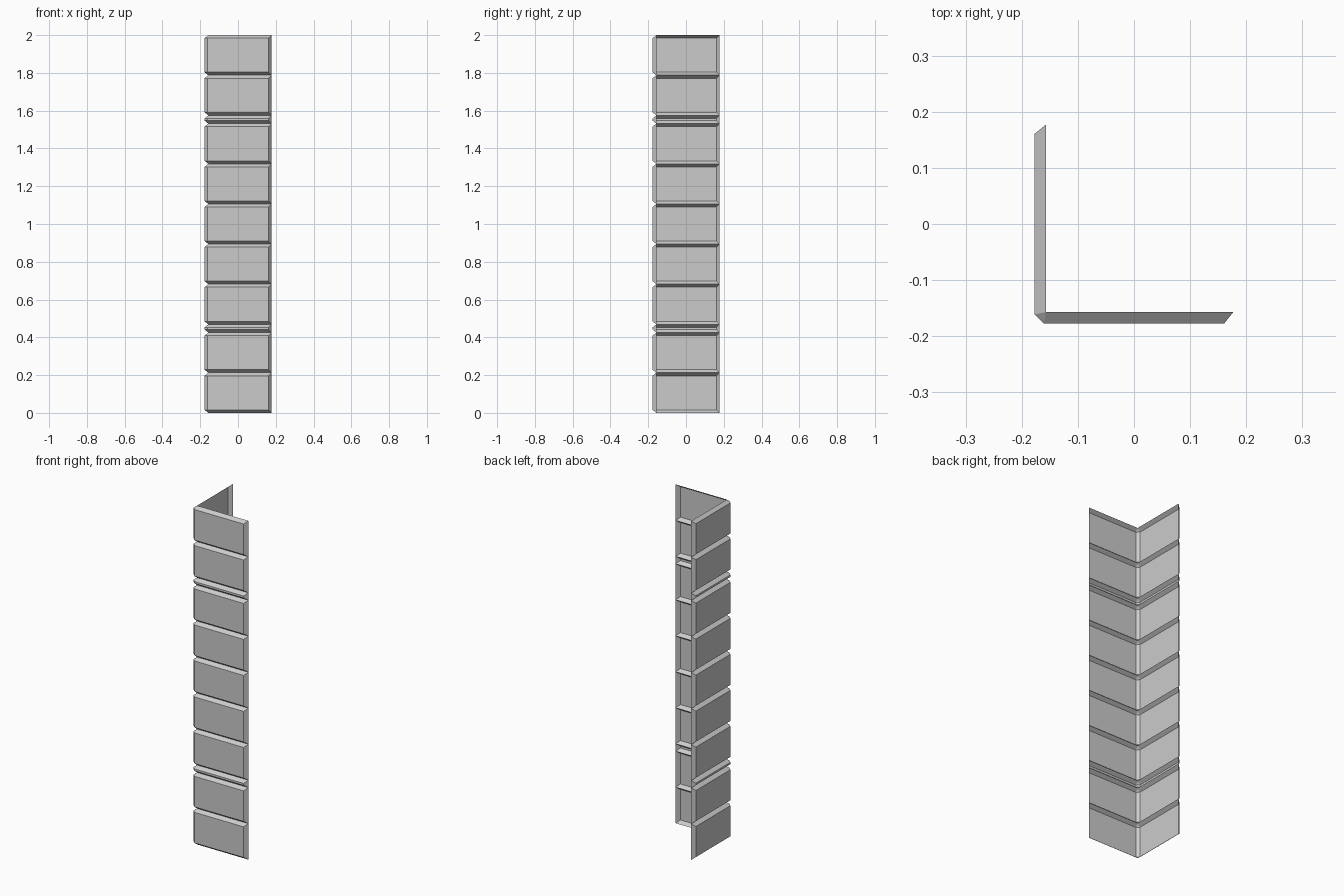
import bpy, bmesh

if "Cube" in bpy.data.objects:
    bpy.data.objects.remove(bpy.data.objects["Cube"])

OUT, INN = 0.177, 0.157      # outer face plane, groove plane
EDGE = 0.161                 # where the flat outer faces stop
BEV = 0.016                  # bevel height of each course
BLOCK = 0.2125               # block height
BAND = (2.0 - 9 * BLOCK) / 2 # thin band height

# L-shaped plan paths, from the left wing's tip round the corner to the front wing's tip
P, Q, R = (-INN, OUT), (-INN, -INN), (OUT, -INN)
GROOVE = [P, P, Q, Q, R, R]
FACE = [P, (-OUT, EDGE), (-OUT, -EDGE), (-EDGE, -OUT), (EDGE, -OUT), R]


def course(name, z0, h):
    """One bevelled open-backed course of the corner cladding."""
    bm = bmesh.new()
    z1 = z0 + h
    rows = []
    for path, z_mid, z_tip in ((GROOVE, z0, z0), (FACE, z0 + BEV, z0),
                               (FACE, z1 - BEV, z1), (GROOVE, z1, z1)):
        rows.append([bm.verts.new((x, y, z_tip if i in (0, 5) else z_mid))
                     for i, (x, y) in enumerate(path)])
    for lo, hi in zip(rows, rows[1:]):
        for j in range(5):
            bm.faces.new((lo[j], lo[j + 1], hi[j + 1], hi[j]))
    # collapse the coincident points at the corner and wing tips
    bmesh.ops.remove_doubles(bm, verts=bm.verts[:], dist=1e-5)
    me = bpy.data.meshes.new(name)
    bm.to_mesh(me)
    bm.free()
    bpy.context.collection.objects.link(bpy.data.objects.new(name, me))


# stack: two blocks, band, five blocks, band, two blocks
z = 0.0
for i, kind in enumerate("BBtBBBBBtBB"):
    h = BLOCK if kind == "B" else BAND
    course(f"{'corner_block' if kind == 'B' else 'thin_band'}_{i + 1}", z, h)
    z += h
